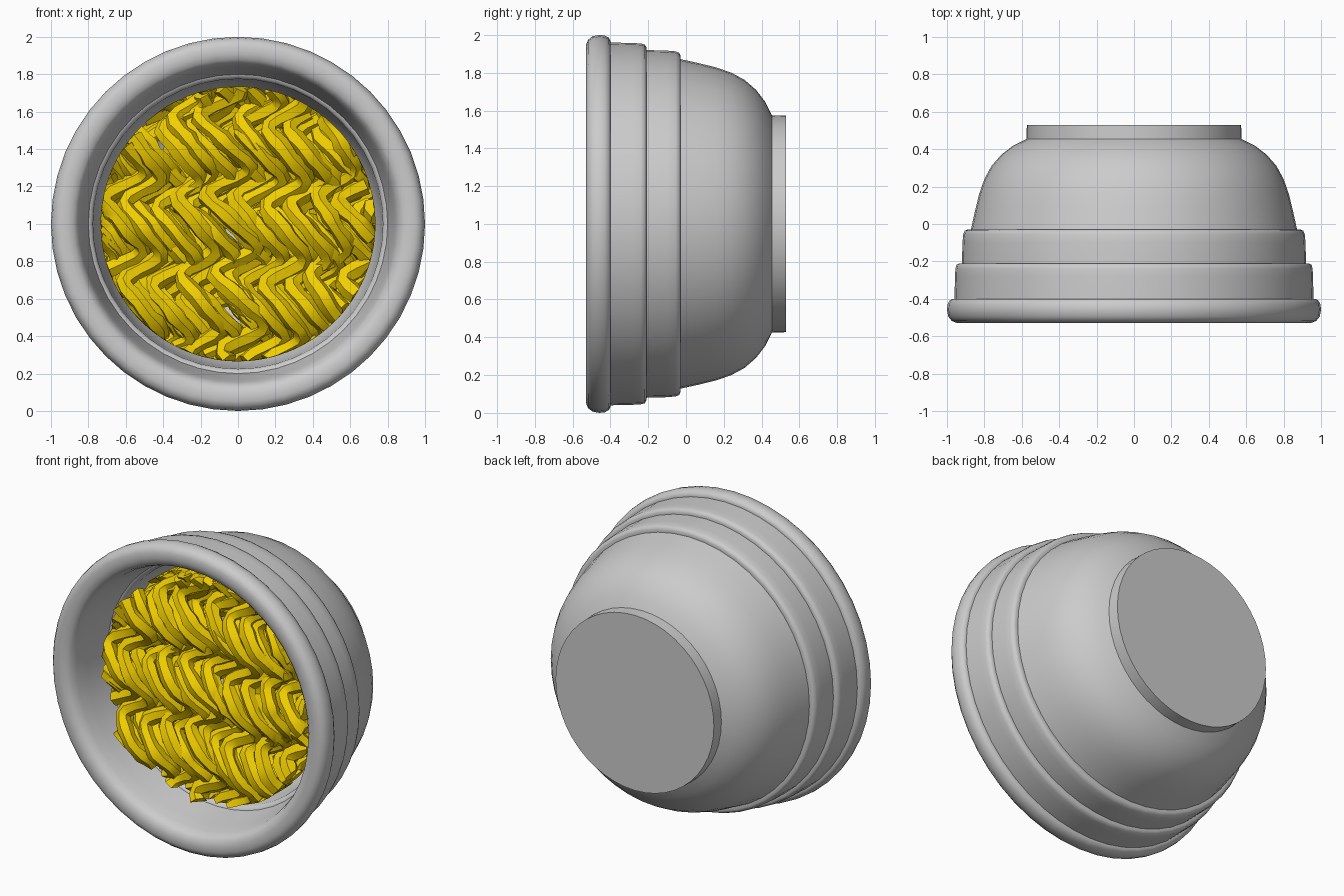
import bpy, bmesh, math, random

if "Cube" in bpy.data.objects:
    bpy.data.objects.remove(bpy.data.objects["Cube"])
random.seed(4)


def lathe(name, profile, sides=48):
    # Revolve (radius, y) points about the bowl axis: parallel to y through z = 1
    bm = bmesh.new()
    rings = []
    for r, y in profile:
        if r == 0:
            rings.append([bm.verts.new((0, y, 1))] * sides)
        else:
            rings.append([bm.verts.new((r * math.sin(2 * math.pi * i / sides), y,
                                        1 + r * math.cos(2 * math.pi * i / sides)))
                          for i in range(sides)])
    for a, b in zip(rings, rings[1:]):
        for i in range(sides):
            j = (i + 1) % sides
            bm.faces.new(dict.fromkeys((a[i], a[j], b[j], b[i])))
    bmesh.ops.recalc_face_normals(bm, faces=bm.faces)
    mesh = bpy.data.meshes.new(name)
    bm.to_mesh(mesh)
    bm.free()
    ob = bpy.data.objects.new(name, mesh)
    bpy.context.collection.objects.link(ob)
    bpy.context.view_layer.objects.active = ob
    ob.select_set(True)
    bpy.ops.object.shade_smooth_by_angle(angle=math.radians(50))
    ob.select_set(False)
    return ob


# Bowl: foot, curved wall, two stepped bands, rolled rim, stepped inner wall
lathe("bowl", [
    (0, .53), (.573, .53), (.575, .455),
    (.645, .42), (.71, .37), (.762, .31), (.80, .24), (.828, .16), (.85, .07), (.872, -.03),
    (.89, -.029), (.905, -.036), (.913, -.055), (.917, -.10), (.92, -.21),
    (.935, -.21), (.949, -.218), (.955, -.24), (.957, -.28), (.96, -.40),
    (.97, -.40), (.985, -.408), (.997, -.43), (1, -.46), (.993, -.495), (.975, -.518), (.95, -.528),
    (.91, -.528), (.88, -.518), (.86, -.50), (.845, -.46), (.83, -.38), (.80, -.21),
    (.785, -.205), (.775, -.18), (.77, -.03), (.755, .09), (.72, .20), (.66, .30), (.57, .38), (0, .40)])

# Noodles: layers of thick wavy strands running down the bowl, trimmed to a disc
curve = bpy.data.curves.new("noodles", 'CURVE')
curve.dimensions = '3D'
curve.bevel_depth = .05
curve.bevel_resolution = 1
curve.use_fill_caps = True
R, PERIOD, STEP = .735, .42, .035


def flush(run):
    if len(run) < 2:
        return
    sp = curve.splines.new('POLY')
    sp.points.add(len(run) - 1)
    for p, co in zip(sp.points, run):
        p.co = (*co, 1)
        p.radius = random.uniform(.8, 1.1)


def strand(x0, y0, phase, amp):
    tilt = random.uniform(-.1, .1)
    run = []
    for k in range(-22, 23):
        z = k * STEP
        t = 2 * math.pi * z / PERIOD + phase
        # Long sweep down to the right in front, short return behind it
        x = x0 + tilt * z + amp * (math.sin(t) + .25 * math.sin(2 * t))
        y = y0 + .05 * math.cos(t)
        if math.hypot(x, z) < R + .03:
            run.append((x, y, 1 + z))
        else:
            flush(run)
            run = []
    flush(run)


for layer, y0 in enumerate((-.31, -.27, -.22, -.16)):
    for n in range(-6, 7):
        strand(n * .145 + layer * .06 - .05 + random.uniform(-.025, .025), y0 + random.uniform(-.025, .025),
               3.4 + layer * .6 + random.uniform(-.55, .55), random.uniform(.08, .115))

noodles = bpy.data.objects.new("noodles", curve)
bpy.context.collection.objects.link(noodles)
yellow = bpy.data.materials.new("noodle_yellow")
yellow.diffuse_color = (.88, .62, .0, 1)
yellow.use_nodes = True
yellow.node_tree.nodes["Principled BSDF"].inputs["Base Color"].default_value = yellow.diffuse_color
curve.materials.append(yellow)
bpy.context.view_layer.objects.active = noodles
noodles.select_set(True)
bpy.ops.object.convert(target='MESH')
noodles = bpy.context.object
for v in noodles.data.vertices:  # press the outermost noodles against the wall
    r = math.hypot(v.co.x, v.co.z - 1)
    if r > R:
        v.co.x *= R / r
        v.co.z = 1 + (v.co.z - 1) * R / r
bpy.ops.object.shade_smooth_by_angle(angle=math.radians(50))
